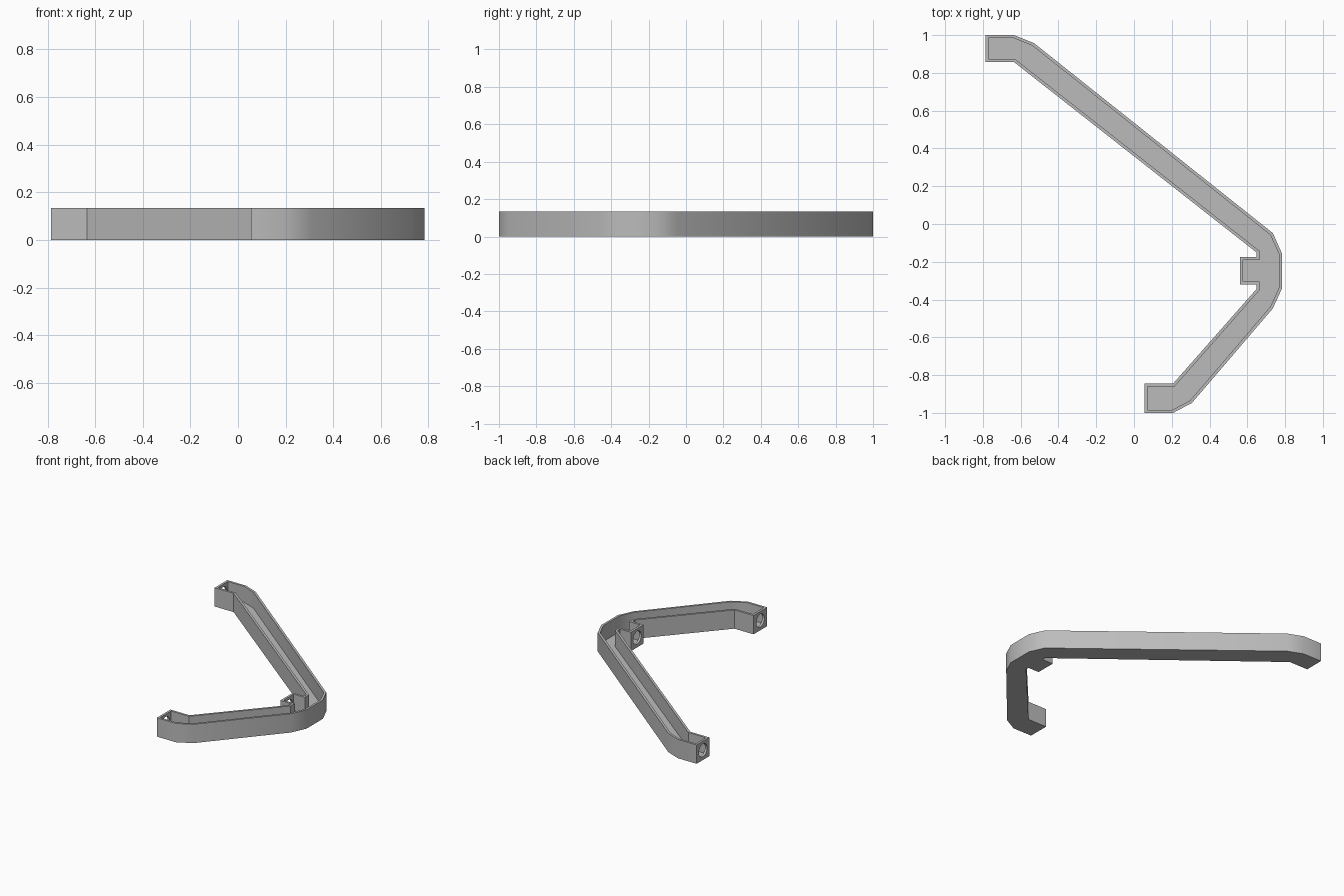
import bpy, bmesh, math
from mathutils import Vector

cube = bpy.data.objects.get("Cube")
if cube:
    bpy.data.objects.remove(cube)

HEIGHT, WALL, FLOOR = 0.135, 0.016, 0.02

grey = bpy.data.materials.new("plain grey")
grey.use_nodes = True
colour = (0.5, 0.5, 0.5, 1)
grey.diffuse_color = colour
grey.node_tree.nodes["Principled BSDF"].inputs["Base Color"].default_value = colour

# Plan outline of the bent channel, counter-clockwise
long_end = [(-0.53, 0.958), (-0.635, 1), (-0.785, 1), (-0.785, 0.857), (-0.635, 0.857)]
middle_tab = [(0.648, -0.15), (0.648, -0.175), (0.56, -0.175),
              (0.56, -0.32), (0.648, -0.32), (0.648, -0.345)]
short_end = [(0.207, -0.845), (0.055, -0.845), (0.055, -1), (0.207, -1), (0.307, -0.947)]
elbow = [(0.735, -0.447), (0.783, -0.342), (0.783, -0.155), (0.735, -0.048)]
outline = long_end + middle_tab + short_end + elbow

# Channel: extrude the outline, inset the rim, sink the trough
bm = bmesh.new()
base = bm.faces.new([bm.verts.new((x, y, 0)) for x, y in outline])
up = bmesh.ops.extrude_face_region(bm, geom=[base], use_keep_orig=True)["geom"]
bmesh.ops.translate(bm, vec=(0, 0, HEIGHT), verts=[g for g in up if isinstance(g, bmesh.types.BMVert)])
top = next(g for g in up if isinstance(g, bmesh.types.BMFace))
bmesh.ops.recalc_face_normals(bm, faces=bm.faces)
bmesh.ops.inset_region(bm, faces=[top], thickness=WALL, use_even_offset=True)
trough = bmesh.ops.extrude_discrete_faces(bm, faces=[top])["faces"][0]
bmesh.ops.translate(bm, vec=(0, 0, FLOOR - HEIGHT), verts=trough.verts)
bmesh.ops.recalc_face_normals(bm, faces=bm.faces)
mesh = bpy.data.meshes.new("channel_bracket")
bm.to_mesh(mesh)
bm.free()
mesh.materials.append(grey)
channel = bpy.data.objects.new("channel_bracket", mesh)
bpy.context.collection.objects.link(channel)


# Round screw hole through each end wall and the tab wall
def cut_hole(x, y):
    bpy.ops.mesh.primitive_cylinder_add(
        vertices=32, radius=0.046, depth=0.06,
        location=(x, y, 0.07), rotation=(0, math.pi / 2, 0))
    cutter = bpy.context.object
    cutter.name = "hole_cutter"
    cutter.hide_render = True
    cutter.data.materials.append(grey)
    mod = channel.modifiers.new("hole", "BOOLEAN")
    mod.operation, mod.object, mod.solver = "DIFFERENCE", cutter, "EXACT"
    bpy.context.view_layer.objects.active = channel
    bpy.ops.object.modifier_apply(modifier=mod.name)
    bpy.data.objects.remove(cutter)


for x, y in [(-0.785, 0.928), (0.56, -0.247), (0.055, -0.922)]:
    cut_hole(x, y)

# Soft outer bends, crisp rims
bpy.ops.object.select_all(action="DESELECT")
channel.select_set(True)
bpy.context.view_layer.objects.active = channel
bpy.ops.object.shade_smooth_by_angle(angle=math.radians(30))
